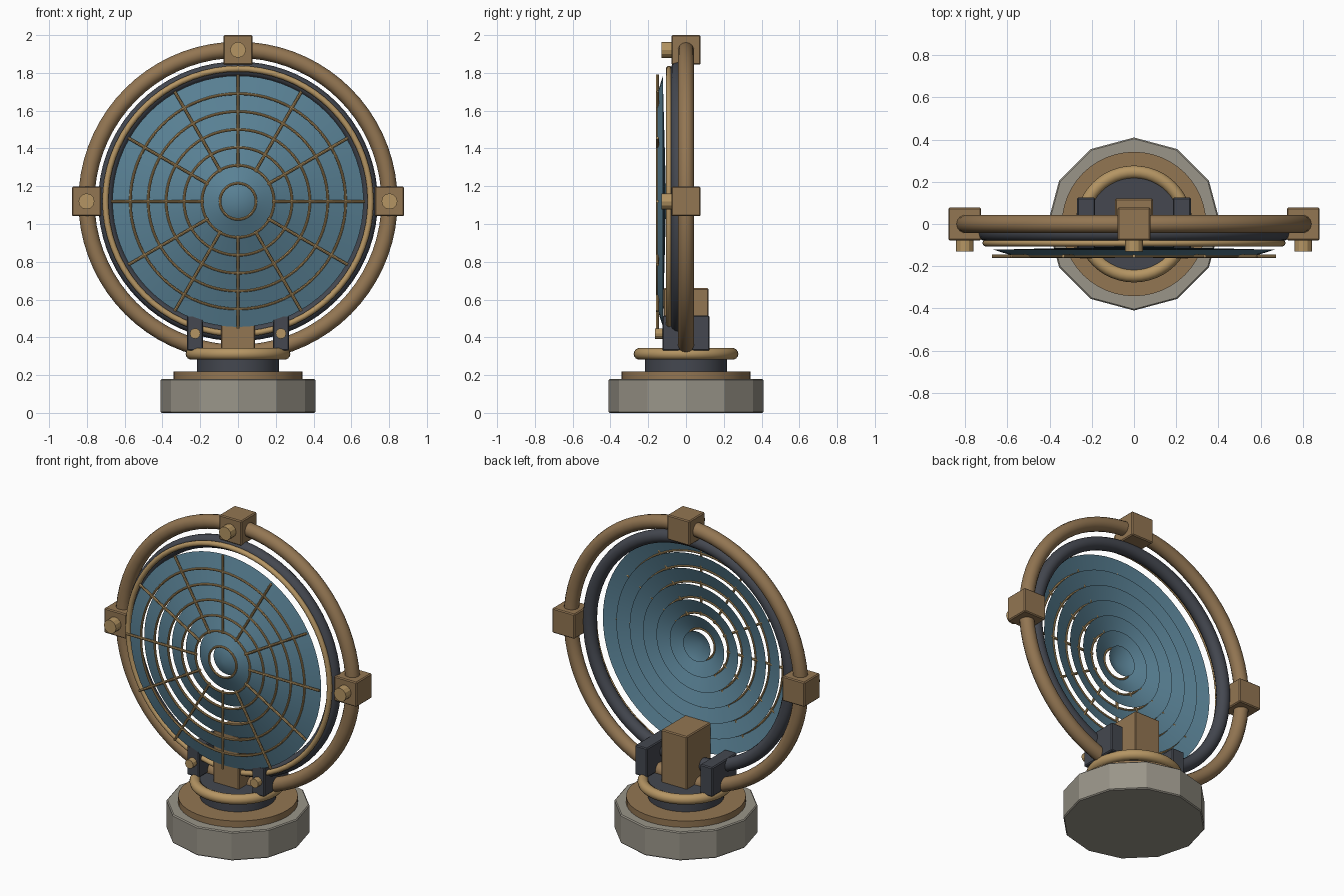
import bpy
from math import pi, sin, cos, radians
from mathutils import Vector

if "Cube" in bpy.data.objects:
    bpy.data.objects.remove(bpy.data.objects["Cube"], do_unlink=True)


def make_material(name, rgb, roughness=0.6):
    mat = bpy.data.materials.new(name)
    mat.use_nodes = True
    mat.diffuse_color = (*rgb, 1)
    bsdf = next(n for n in mat.node_tree.nodes if n.type == 'BSDF_PRINCIPLED')
    bsdf.inputs["Base Color"].default_value = (*rgb, 1)
    bsdf.inputs["Roughness"].default_value = roughness
    return mat


BRONZE = make_material("bronze", (0.29, 0.18, 0.085))
BRASS = make_material("brass", (0.46, 0.30, 0.125))
IRON = make_material("dark iron", (0.058, 0.064, 0.08))
GLASS = make_material("blue glass", (0.10, 0.22, 0.30))
STONE = make_material("grey stone", (0.32, 0.30, 0.25))

CENTRE_Z = 1.12          # height of the ring and lens axis
FACING = (pi / 2, 0, 0)  # turns a z axis part to face the front


def finish(name, mat, smooth=True, bevel=0):
    obj = bpy.context.object
    obj.name = name
    obj.data.materials.append(mat)
    if bevel:
        mod = obj.modifiers.new("soft edges", 'BEVEL')
        mod.width = bevel
        mod.segments = 1
    if smooth:
        bpy.ops.object.shade_smooth_by_angle(angle=radians(35))
    return obj


def box(name, mat, lo, hi, bevel=0.006):
    lo, hi = Vector(lo), Vector(hi)
    bpy.ops.mesh.primitive_cube_add(size=1, location=(lo + hi) / 2)
    bpy.context.object.scale = hi - lo
    bpy.ops.object.transform_apply(location=False, rotation=False, scale=True)
    return finish(name, mat, smooth=False, bevel=bevel)


def cylinder(name, mat, radius, start, end, sides=48, smooth=True, bevel=0):
    start, end = Vector(start), Vector(end)
    axis = end - start
    bpy.ops.mesh.primitive_cylinder_add(
        vertices=sides, radius=radius, depth=axis.length, location=(start + end) / 2,
        rotation=axis.to_track_quat('Z', 'Y').to_euler())
    return finish(name, mat, smooth, bevel)


def ring(name, mat, major, minor, location, rotation=FACING, segments=72, sides=14):
    bpy.ops.mesh.primitive_torus_add(
        major_radius=major, minor_radius=minor, major_segments=segments,
        minor_segments=sides, location=location, rotation=rotation)
    return finish(name, mat)


# Pedestal: twelve sided stone foot, bronze plate, iron turntable, brass collar
bpy.ops.mesh.primitive_cylinder_add(vertices=12, radius=0.41, depth=0.18, location=(0, 0, 0.09))
finish("stone_foot", STONE, smooth=False, bevel=0.006)
cylinder("base_plate", BRONZE, 0.342, (0, 0, 0.18), (0, 0, 0.22))
cylinder("turntable", IRON, 0.218, (0, 0, 0.22), (0, 0, 0.33))
ring("collar", BRASS, 0.246, 0.031, (0, 0, 0.312), rotation=(0, 0, 0), segments=48)

# Support post and the two clamps with their bolts
box("support_post", BRONZE, (-0.09, -0.12, 0.30), (0.09, 0.12, 0.66))
for side, label in ((1, "left"), (-1, "right")):
    x = side * 0.227
    box(label + "_clamp", IRON, (x - 0.043, -0.125, 0.33), (x + 0.043, 0.125, 0.515))
    cylinder(label + "_clamp_bolt", BRASS, 0.028, (x, -0.12, 0.42), (x, -0.163, 0.42),
             sides=12, smooth=False)

# Outer frame ring, iron carrier ring and brass trim ring
FRAME_R = 0.802
ring("outer_frame", BRONZE, FRAME_R, 0.043, (0, 0, CENTRE_Z))
ring("carrier_ring", IRON, 0.70, 0.04, (0, -0.042, CENTRE_Z))
ring("trim_ring", BRASS, 0.702, 0.016, (0, -0.09, CENTRE_Z))

# Frame blocks with bolts at the left, top and right
HALF = 0.078
for label, angle in (("left", 0), ("top", 90), ("right", 180)):
    a = radians(angle)
    c = Vector((FRAME_R * cos(a), 0, CENTRE_Z + FRAME_R * sin(a)))
    h = Vector((HALF, HALF, HALF))
    box(label + "_block", BRONZE, c - h, c + h)
    cylinder(label + "_block_bolt", BRASS, 0.042, c - Vector((0, 0.07, 0)),
             c - Vector((0, 0.13, 0)), sides=12, smooth=False)

# Stepped lens: cone bands that each slope back outward, deeper at the middle
BANDS, STEP, FRONT_Y = 7, 0.095, -0.152
for k in range(BANDS):
    back_y = -0.107 - 0.0025 * k
    bpy.ops.mesh.primitive_cone_add(
        vertices=72, radius1=STEP * (k + 1), radius2=STEP * k, depth=back_y - FRONT_Y,
        end_fill_type='NOTHING', location=(0, (back_y + FRONT_Y) / 2, CENTRE_Z),
        rotation=FACING)
    finish(f"lens_band_{k + 1}", GLASS)
    # Thin brass hoop on the raised front edge of each band
    if k:
        ring(f"lens_hoop_{k}", BRASS, STEP * k, 0.007, (0, FRONT_Y, CENTRE_Z), sides=8)

# Twelve spokes across the lens
for i in range(12):
    a = radians(30 * i)
    d = Vector((cos(a), 0, sin(a)))
    hub = Vector((0, FRONT_Y, CENTRE_Z))
    cylinder(f"spoke_{i + 1}", BRASS, 0.008, hub + d * 0.18, hub + d * 0.672, sides=8)
